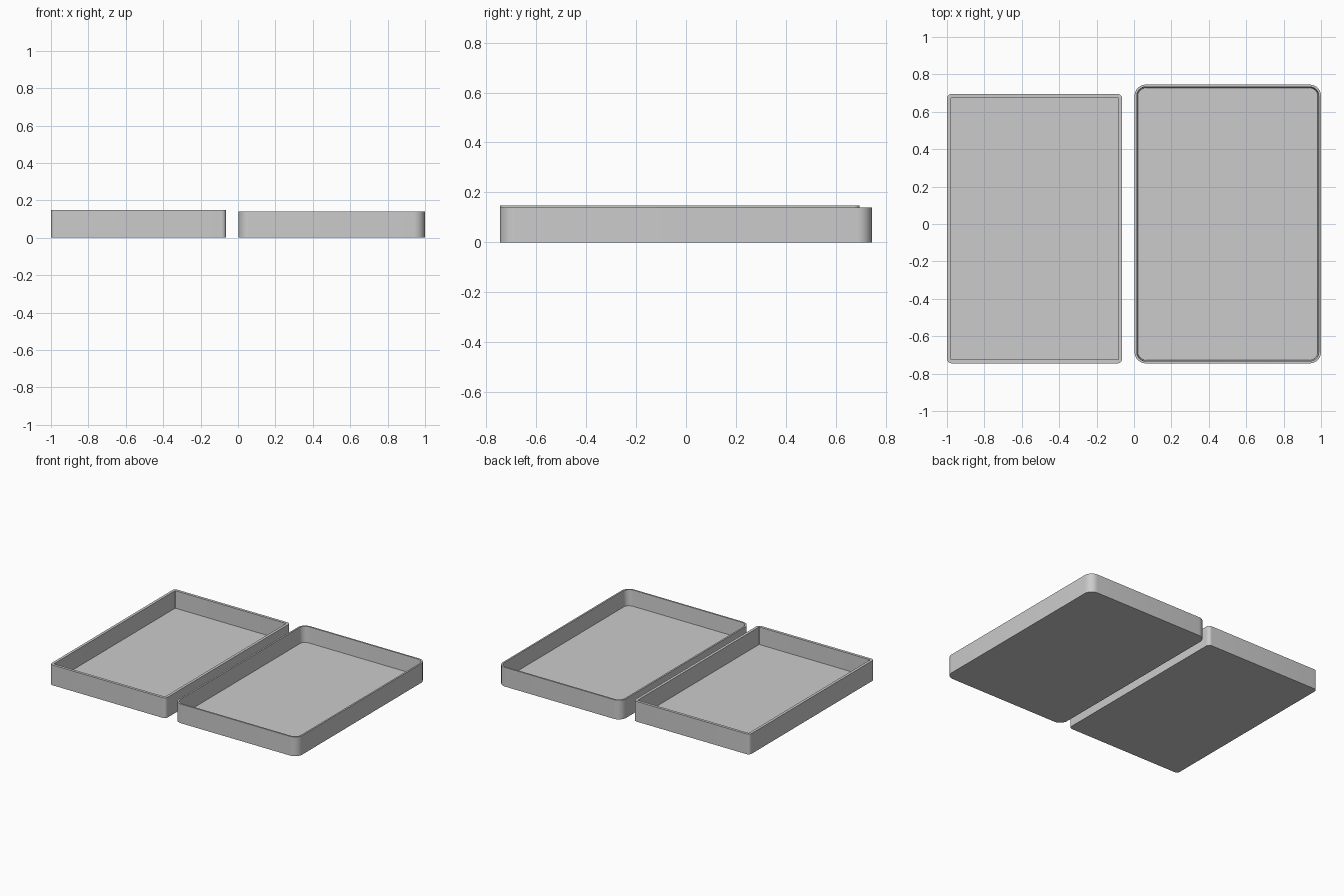
import bpy, bmesh, math

if "Cube" in bpy.data.objects:
    bpy.data.objects.remove(bpy.data.objects["Cube"])

grey = bpy.data.materials.new("plain grey")
grey.diffuse_color = (0.6, 0.6, 0.6, 1)
grey.use_nodes = True
grey.node_tree.nodes["Principled BSDF"].inputs["Base Color"].default_value = grey.diffuse_color


def rounded_ring(bm, x0, x1, y0, y1, r, z, steps=10):
    """Rounded rectangle of vertices at height z, counter-clockwise."""
    corners = [(x1 - r, y1 - r), (x0 + r, y1 - r), (x0 + r, y0 + r), (x1 - r, y0 + r)]
    ring = []
    for k, (cx, cy) in enumerate(corners):
        for i in range(steps + 1):
            a = math.pi / 2 * (k + i / steps)
            ring.append(bm.verts.new((cx + r * math.cos(a), cy + r * math.sin(a), z)))
    return ring


def tray(name, x0, x1, y0, y1, radius, section):
    """Open tray; section lists (inset, z) from outer bottom to inner floor."""
    bm = bmesh.new()
    rings = [rounded_ring(bm, x0 + d, x1 - d, y0 + d, y1 - d, radius - d, z)
             for d, z in section]
    n = len(rings[0])
    for a, b in zip(rings, rings[1:]):
        for i in range(n):
            j = (i + 1) % n
            bm.faces.new((a[i], a[j], b[j], b[i]))
    bm.faces.new(rings[0][::-1])   # underside
    bm.faces.new(rings[-1])        # inner floor
    mesh = bpy.data.meshes.new(name)
    bm.to_mesh(mesh)
    bm.free()
    mesh.materials.append(grey)
    obj = bpy.data.objects.new(name, mesh)
    bpy.context.collection.objects.link(obj)
    bpy.ops.object.select_all(action='DESELECT')
    obj.select_set(True)
    bpy.context.view_layer.objects.active = obj
    bpy.ops.object.shade_smooth_by_angle(angle=math.radians(30))


# Box base with tight corners
tray("box_base", -1.0, -0.063, -0.745, 0.695, 0.025,
     [(0, 0), (0, 0.148), (0.02, 0.148), (0.02, 0.02)])

# Slightly larger lid, lying open side up, with thin walls
tray("box_lid", 0.003, 1.0, -0.745, 0.745, 0.06,
     [(0, 0), (0, 0.14), (0.012, 0.14), (0.018, 0.025)])
